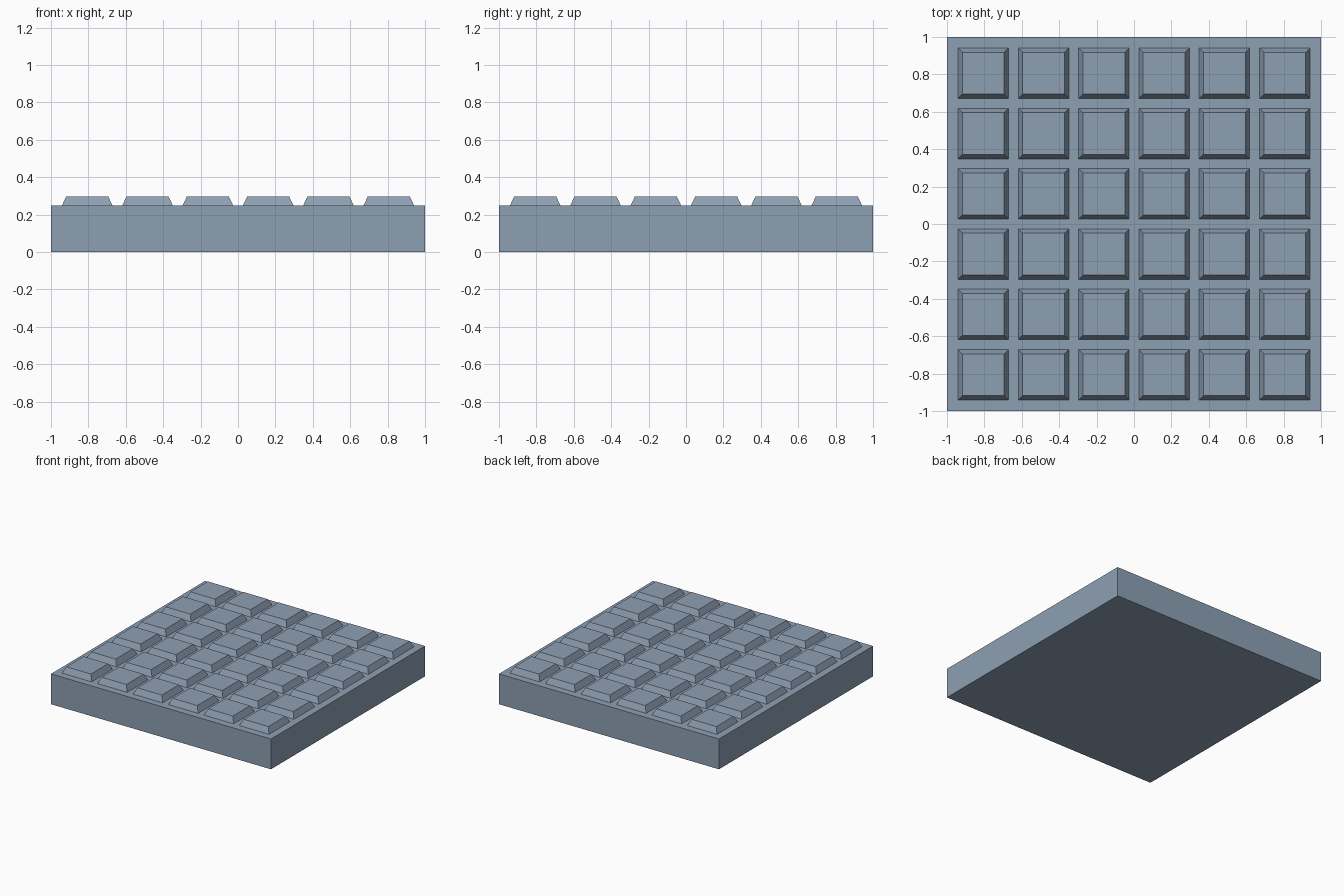
import bpy, bmesh
from mathutils import Matrix

if "Cube" in bpy.data.objects:
    bpy.data.objects.remove(bpy.data.objects["Cube"])

SLAB_H, TOP = 0.249, 0.298
PITCH, BASE, INSET, N = 0.3225, 0.27, 0.023, 6

mat = bpy.data.materials.new("slate_blue")
mat.diffuse_color = (0.27, 0.35, 0.45, 1)
mat.use_nodes = True
mat.node_tree.nodes["Principled BSDF"].inputs["Base Color"].default_value = mat.diffuse_color


def finish(bm, name):
    bmesh.ops.recalc_face_normals(bm, faces=bm.faces)
    me = bpy.data.meshes.new(name)
    bm.to_mesh(me)
    bm.free()
    me.materials.append(mat)
    ob = bpy.data.objects.new(name, me)
    bpy.context.collection.objects.link(ob)


# Square base slab
bm = bmesh.new()
bmesh.ops.create_cube(bm, size=1, matrix=Matrix.Translation((0, 0, SLAB_H / 2))
                      @ Matrix.Diagonal((2, 2, SLAB_H, 1)))
finish(bm, "base_slab")

# Grid of raised tiles with bevelled sides
bm = bmesh.new()
scale = (BASE - 2 * INSET) / BASE
for i in range(N):
    for j in range(N):
        x, y = ((k - (N - 1) / 2) * PITCH for k in (i, j))
        h = TOP - SLAB_H
        verts = bmesh.ops.create_cube(
            bm, size=1, matrix=Matrix.Translation((x, y, SLAB_H + h / 2))
            @ Matrix.Diagonal((BASE, BASE, h, 1)))["verts"]
        for v in verts:
            if v.co.z > SLAB_H + h / 2:
                v.co.x = x + (v.co.x - x) * scale
                v.co.y = y + (v.co.y - y) * scale
# Open undersides, since they rest on the slab
bmesh.ops.delete(bm, geom=[f for f in bm.faces
                           if f.calc_center_median().z < SLAB_H + 0.001],
                 context='FACES_ONLY')
for f in bm.faces:
    f.normal_update()
finish(bm, "raised_tiles")
